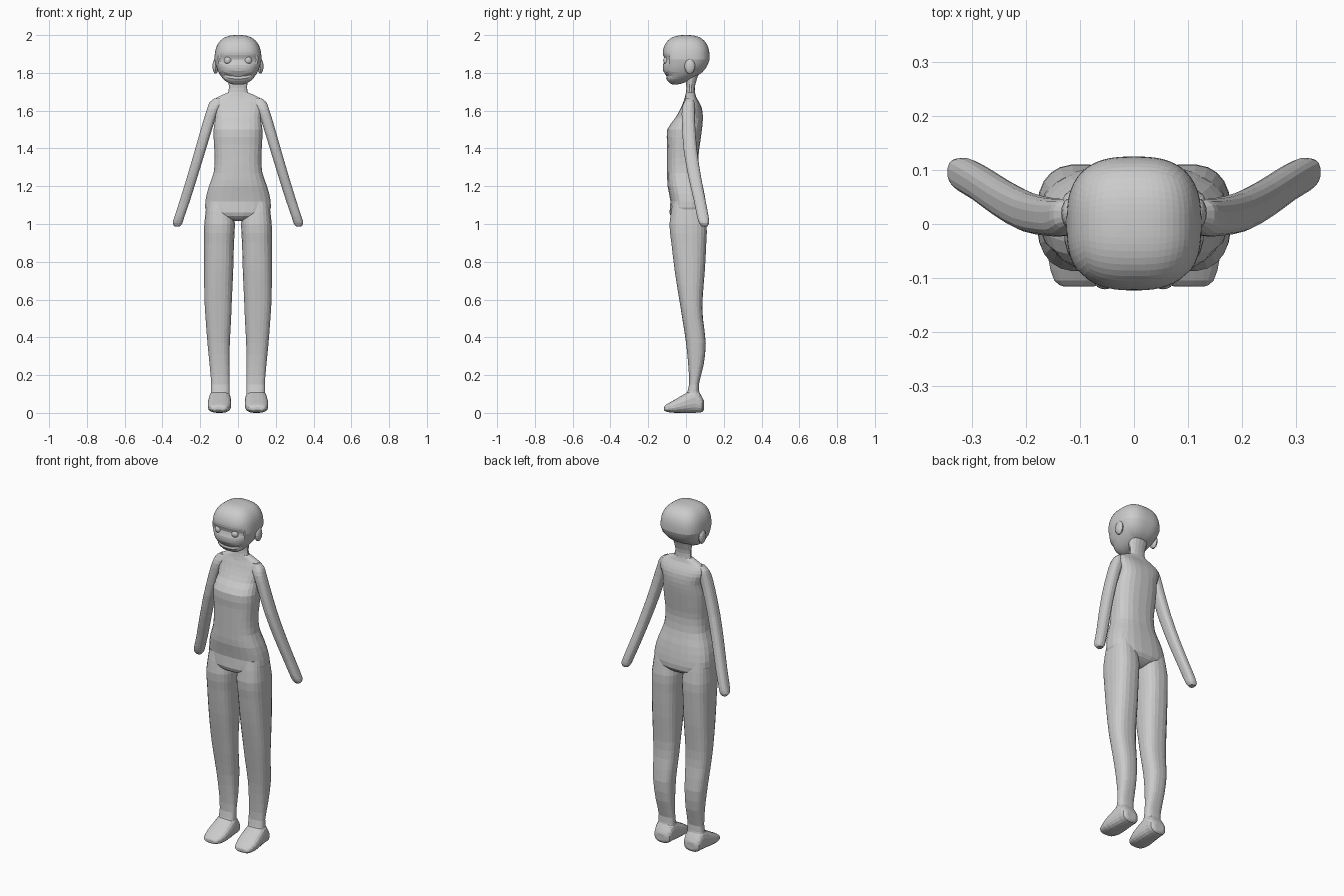
import bpy, bmesh, math
from mathutils import Vector

if "Cube" in bpy.data.objects:
    bpy.data.objects.remove(bpy.data.objects["Cube"])

skin = bpy.data.materials.new("pale_grey")
skin.diffuse_color = (0.6, 0.6, 0.6, 1)
skin.use_nodes = True
skin.node_tree.nodes["Principled BSDF"].inputs["Base Color"].default_value = skin.diffuse_color


def finish(bm, name, mirror=False):
    bmesh.ops.recalc_face_normals(bm, faces=bm.faces)
    me = bpy.data.meshes.new(name)
    bm.to_mesh(me)
    bm.free()
    me.materials.append(skin)
    ob = bpy.data.objects.new(name, me)
    bpy.context.collection.objects.link(ob)
    if mirror:
        ob.modifiers.new("mirror", 'MIRROR')
    return ob


def spow(v, p):
    return math.copysign(abs(v) ** p, v)


def smooth_stations(st, sub):
    """Catmull-Rom in-betweens so that few stations give a smooth form."""
    out = []
    for i in range(len(st) - 1):
        p = [st[max(i - 1, 0)], st[i], st[i + 1], st[min(i + 2, len(st) - 1)]]
        for k in range(sub):
            t = k / sub
            out.append([0.5 * (2 * b + (c - a) * t + (2 * a - 5 * b + 4 * c - d) * t * t
                               + (3 * b - a - 3 * c + d) * t ** 3) for a, b, c, d in zip(*p)])
    return out + [list(st[-1])]


def loft(name, stations, axis='z', power=2.6, n=24, sub=2, mirror=False):
    """Stations are (position, x min, x max, depth min, depth max)."""
    bm = bmesh.new()
    rings = []
    for t, a0, a1, b0, b1 in smooth_stations(stations, sub):
        ring = []
        for i in range(n):
            ang = 2 * math.pi * (i + 0.5) / n
            a = (a0 + a1) / 2 + (a1 - a0) / 2 * spow(math.cos(ang), 2 / power)
            b = (b0 + b1) / 2 + (b1 - b0) / 2 * spow(math.sin(ang), 2 / power)
            ring.append(bm.verts.new((a, b, t) if axis == 'z' else (a, t, b)))
        rings.append(ring)
    for r, s in zip(rings, rings[1:]):
        for i in range(n):
            j = (i + 1) % n
            bm.faces.new((r[i], r[j], s[j], s[i]))
    bm.faces.new(rings[0])
    bm.faces.new(rings[-1])
    return finish(bm, name, mirror)


def ellipsoid(name, centre, size, seg=16):
    bm = bmesh.new()
    bmesh.ops.create_uvsphere(bm, u_segments=seg, v_segments=seg // 2, radius=1)
    for v in bm.verts:
        v.co = Vector(centre) + Vector(v.co[i] * size[i] for i in range(3))
    return finish(bm, name, True)


# torso with sloping shoulders, hips and crotch
loft("torso", [
    (1.015, -.03, .03, -.03, .05),
    (1.03, -.09, .09, -.07, .08),
    (1.06, -.165, .165, -.088, .108),
    (1.12, -.174, .174, -.083, .105),
    (1.2, -.155, .155, -.098, .09),
    (1.27, -.13, .13, -.1, .072),
    (1.35, -.124, .124, -.1, .066),
    (1.42, -.128, .128, -.1, .074),
    (1.5, -.13, .13, -.1, .085),
    (1.56, -.122, .122, -.058, .09),
    (1.61, -.135, .135, -.03, .085),
    (1.645, -.135, .135, -.015, .07),
    (1.67, -.112, .112, -.005, .055),
    (1.695, -.055, .055, 0, .048),
])

# neck
loft("neck", [
    (1.66, -.07, .07, -.01, .055),
    (1.70, -.052, .052, 0, .048),
    (1.74, -.05, .05, 0, .05),
    (1.80, -.06, .06, -.01, .07),
], power=2.2, n=16)

# arms, ending in blunt hands
loft("arm", [
    (1.665, .09, .125, .0, .035),
    (1.645, .08, .15, -.01, .045),
    (1.61, .1, .164, -.022, .047),
    (1.54, .125, .186, -.022, .048),
    (1.4, .168, .226, -.014, .058),
    (1.25, .214, .27, .012, .08),
    (1.12, .255, .31, .042, .105),
    (1.04, .283, .336, .058, .12),
    (1.005, .294, .346, .07, .122),
    (.988, .306, .336, .082, .115),
], n=16, mirror=True)

# legs
loft("leg", [
    (1.12, .03, .165, -.07, .09),
    (1.0, .016, .179, -.088, .11),
    (.9, .021, .18, -.078, .108),
    (.75, .025, .18, -.06, .1),
    (.6, .032, .178, -.036, .088),
    (.5, .036, .172, -.02, .09),
    (.37, .043, .162, 0, .105),
    (.25, .045, .15, .012, .093),
    (.15, .046, .142, .016, .068),
    (.09, .045, .146, .0, .075),
    (.04, .045, .15, -.01, .08),
], mirror=True)

# feet
loft("foot", [
    (-.116, .075, .13, .014, .03),
    (-.105, .055, .148, .006, .044),
    (-.06, .038, .16, 0, .07),
    (0, .036, .158, 0, .105),
    (.05, .04, .152, 0, .13),
    (.085, .046, .146, .004, .085),
    (.096, .07, .125, .02, .06),
], axis='y', n=20, mirror=True)

# head: rounded cube with a tapering jaw, deeper at the chin than at the nape
bm = bmesh.new()
bmesh.ops.create_cube(bm, size=2)
bmesh.ops.subdivide_edges(bm, edges=bm.edges, cuts=15, use_grid_fill=True)
for v in bm.verts:
    p = 2.7
    c = Vector(math.tan(q * math.pi / 4) for q in v.co)
    u, d, w = c / sum(abs(q) ** p for q in c) ** (1 / p)
    x, y = .125 * u, .125 * d
    if w > 0:
        z = 1.87 + .13 * w
        x *= 1 - .04 * w
    else:
        f = min(max((.55 - d) / 1.2, 0), 1)
        z = 1.87 + w * (.095 + .052 * f)
        x *= 1 + .22 * w
        if d > 0:
            y *= 1 + .25 * w
    if y < 0:  # shallow eye hollow and mouth crease
        front = min(1, -y / .1) * (abs(x) < .1)
        y += .012 * front * math.exp(-((z - 1.87) / .022) ** 2)
        y += .012 * front * math.exp(-((z - 1.787) / .01) ** 2)
    v.co = (x, y, z)
finish(bm, "head")

# ears and eyes
ellipsoid("ear", (.119, .02, 1.835), (.016, .028, .04))
ellipsoid("eye", (.054, -.105, 1.866), (.02, .016, .02))
